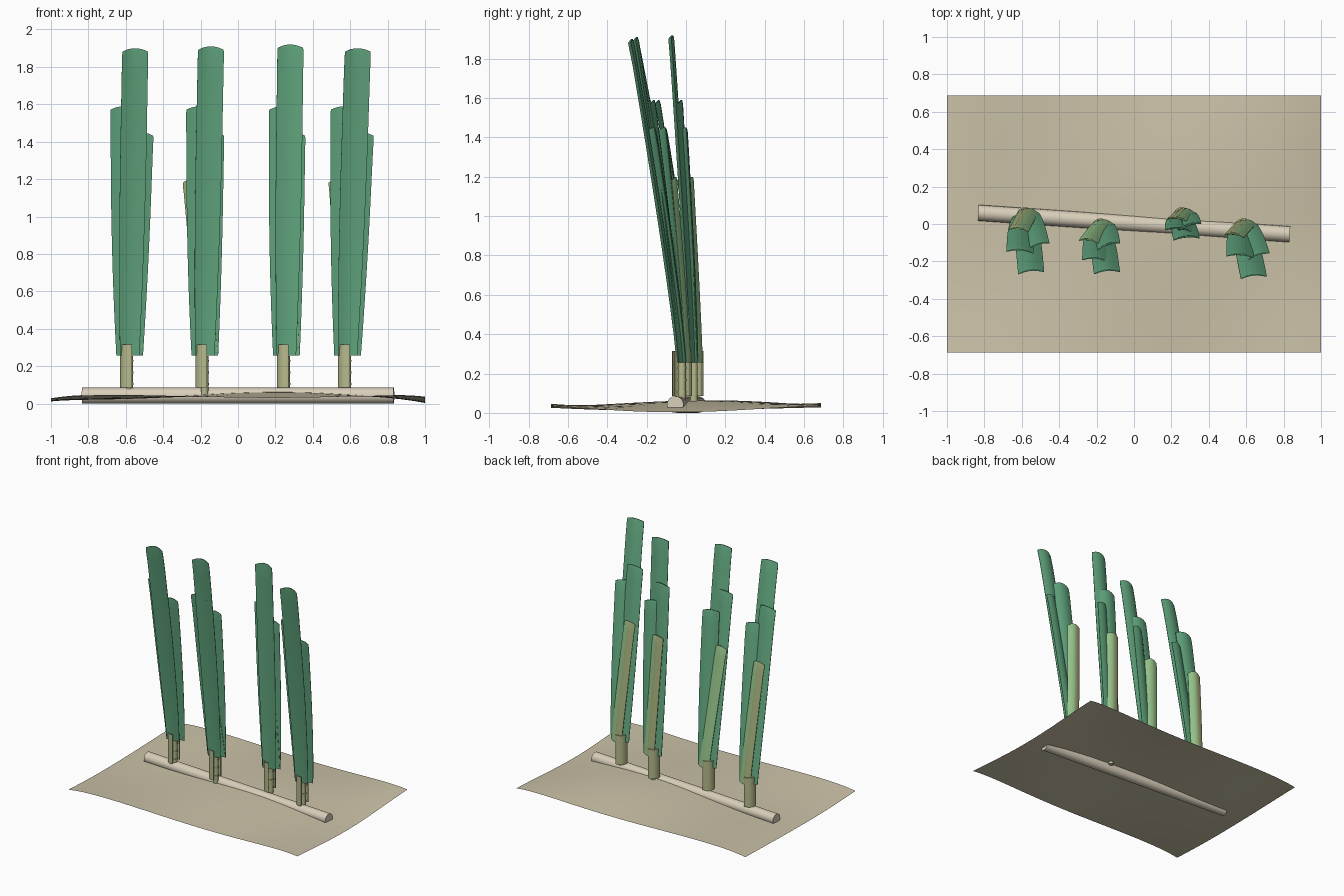
import bpy, bmesh, math
from mathutils import Vector, Matrix

if "Cube" in bpy.data.objects:
    bpy.data.objects.remove(bpy.data.objects["Cube"])


def material(name, rgb):
    m = bpy.data.materials.new(name)
    m.diffuse_color = (*rgb, 1)
    m.use_nodes = True
    m.node_tree.nodes["Principled BSDF"].inputs["Base Color"].default_value = m.diffuse_color
    return m


LEAF = material("leaf green", (0.125, 0.40, 0.22))
YOUNG = material("light green", (0.32, 0.58, 0.27))
OLIVE = material("faded olive", (0.39, 0.45, 0.21))
SHEATH = material("sheath olive", (0.47, 0.49, 0.26))
ROOT = material("pale root", (0.69, 0.62, 0.49))
SAND = material("sand", (0.60, 0.54, 0.39))


def finish(bm, name, mats, fix=True):
    if fix:
        bmesh.ops.recalc_face_normals(bm, faces=bm.faces[:])
    me = bpy.data.meshes.new(name)
    bm.to_mesh(me)
    bm.free()
    for m in mats:
        me.materials.append(m)
    ob = bpy.data.objects.new(name, me)
    bpy.context.collection.objects.link(ob)
    bpy.ops.object.select_all(action='DESELECT')
    ob.select_set(True)
    bpy.context.view_layer.objects.active = ob
    bpy.ops.object.shade_smooth_by_angle(angle=math.radians(40))
    return ob


def loft(bm, sections):
    """Skin closed sections and cap both ends."""
    rows = [[bm.verts.new(p) for p in s] for s in sections]
    n = len(rows[0])
    for a, b in zip(rows, rows[1:]):
        for i in range(n):
            j = (i + 1) % n
            bm.faces.new((a[i], a[j], b[j], b[i]))
    bm.faces.new(rows[0][::-1])
    bm.faces.new(rows[-1])


# Gently rolling sand sheet
def ground_height(x, y):
    return (0.042 + 0.022 * math.sin(3.1 * x + 0.8) * math.cos(3 * y)
            + 0.006 * math.sin(4 * y - x) - 0.018 * x ** 8)


bm = bmesh.new()
bmesh.ops.create_grid(bm, x_segments=32, y_segments=22, size=1)
for v in bm.verts:
    v.co.y *= 0.687
    v.co.z = ground_height(v.co.x, v.co.y)
finish(bm, "seabed", [SAND], fix=False)

# Creeping root, half buried
start, end = Vector((-0.833, 0.06, 0.0425)), Vector((0.833, -0.055, 0.0425))
direction = end - start
bm = bmesh.new()
bmesh.ops.create_cone(
    bm, cap_ends=True, segments=16, radius1=0.0425, radius2=0.0425,
    depth=direction.length,
    matrix=Matrix.Translation((start + end) / 2)
    @ direction.to_track_quat('Z', 'Y').to_matrix().to_4x4())
finish(bm, "root", [ROOT])


def stalk(cx, cy, tag):
    """Short upright stem with three rings."""
    bm = bmesh.new()
    for r, z0, z1 in ((0.019, 0.045, 0.255), (0.022, 0.100, 0.110),
                      (0.022, 0.162, 0.172), (0.022, 0.224, 0.234)):
        bmesh.ops.create_cone(
            bm, cap_ends=True, segments=12, radius1=r, radius2=r, depth=z1 - z0,
            matrix=Matrix.Translation((cx, cy, (z0 + z1) / 2)))
    finish(bm, "stalk_" + tag, [SHEATH])


def sheath(cx, cy, tag):
    """Curved wrap around the stalk, open toward +x."""
    angles = [math.radians(75 + 210 * i / 16) for i in range(17)]
    ring = [(r * math.cos(a), r * math.sin(a))
            for r, seq in ((0.05, angles), (0.042, angles[::-1])) for a in seq]
    bm = bmesh.new()
    loft(bm, [[(cx + x, cy + y, z) for x, y in ring] for z in (0.085, 0.315)])
    finish(bm, "sheath_" + tag, [SHEATH])


def blade(base, tip, yaw, w0, w1, name, young=False):
    """Long strap leaf with a shallow curved cross-section."""
    base, tip = Vector(base), Vector(tip)
    c, s = math.cos(math.radians(yaw)), math.sin(math.radians(yaw))
    us = [-1, -0.6, -0.2, 0.2, 0.6, 1] if not young else [-1, -0.5, 0, 0.5, 1]
    sections = []
    for t in [i / 12 for i in range(12)] + [0.985, 1]:
        p = base.lerp(tip, t)
        bend = t ** 1.15                       # leans a little more near the top
        p.y = base.y + (tip.y - base.y) * bend
        k = min(1, t / 0.7)
        w = w0 + (w1 - w0) * k * (2 - k)
        thick = 0.010 * (0.35 if t == 1 else 1)
        if t == 1:
            w *= 0.97
        sec = []
        outline = [(u, 1) for u in us] + [(u, -1) for u in us[::-1]]
        for u, side in outline:
            x = u * w
            y = 0.014 * (1 - u * u) - 0.007
            y += side * (thick * 0.5 * (1 - u * u) + 0.0015)
            drop = 0.018 * u * u if t > 0.98 else 0
            sec.append((p.x + c * x - s * y, p.y + s * x + c * y, p.z - drop))
        sections.append(sec)
    bm = bmesh.new()
    loft(bm, sections)
    bmesh.ops.recalc_face_normals(bm, faces=bm.faces[:])
    if young:                                  # rear left half is faded
        for f in bm.faces:
            n = f.normal
            across, out = c * n.x + s * n.y, -s * n.x + c * n.y
            if out > 0.2 and across < 0:
                f.material_index = 1
    finish(bm, name, [YOUNG, OLIVE] if young else [LEAF])


# Shoots: stem centre, then tips of the tall, left, right and young blades
shoots = [
    ((-0.58, 0.04), (-0.55, -0.255, 1.90), (-0.61, -0.145, 1.59),
     (-0.515, -0.115, 1.45), (-0.615, -0.03, 1.20)),
    ((-0.178, -0.02), (-0.145, -0.255, 1.91), (-0.205, -0.19, 1.59),
     (-0.137, -0.115, 1.45), (-0.243, -0.09, 1.20)),
    ((0.258, 0.04), (0.28, -0.075, 1.92), (0.238, -0.03, 1.59),
     (0.297, -0.01, 1.45), (0.233, 0.025, 1.20)),
    ((0.585, -0.02), (0.64, -0.28, 1.90), (0.567, -0.17, 1.59),
     (0.663, -0.17, 1.45), (0.537, -0.06, 1.20)),
]
# Base offset, yaw, half widths for each kind of blade
kinds = [("tall_blade", 0.0, -0.015, 5, 0.052, 0.070),
         ("left_blade", -0.02, 0.0, -4, 0.050, 0.072),
         ("right_blade", 0.02, 0.01, 18, 0.052, 0.064),
         ("young_blade", 0.02, 0.032, -8, 0.050, 0.053)]

for i, ((cx, cy), *tips) in enumerate(shoots, 1):
    tag = str(i)
    stalk(cx, cy, tag)
    sheath(cx, cy, tag)
    for (kind, dx, dy, yaw, w0, w1), tip in zip(kinds, tips):
        blade((cx + dx, cy + dy, 0.257), tip, yaw, w0, w1,
              kind + "_" + tag, young=kind.startswith("young"))
